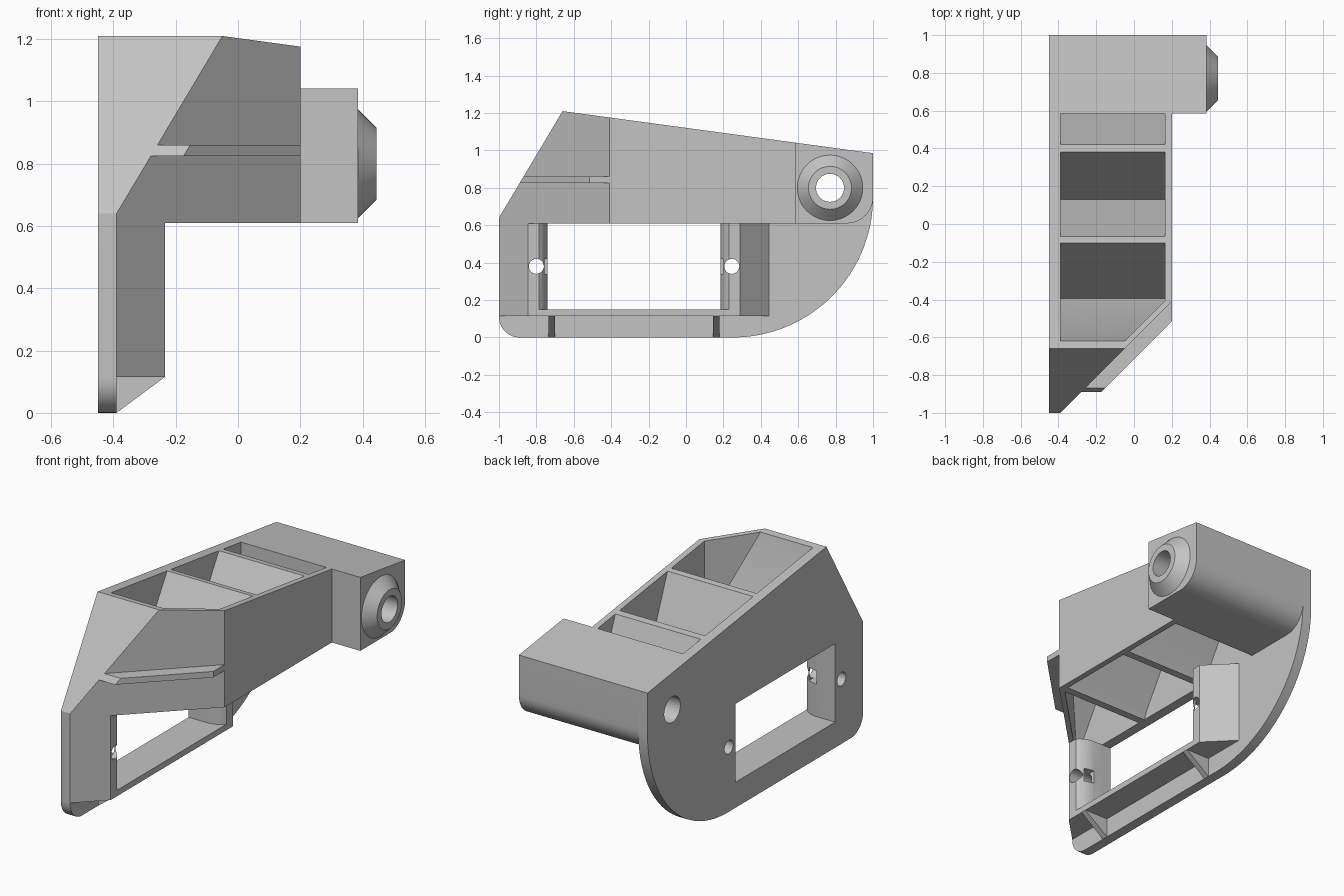
import bpy, bmesh, math
from mathutils import Vector

if "Cube" in bpy.data.objects:
    bpy.data.objects.remove(bpy.data.objects["Cube"])

grey = bpy.data.materials.new("light_grey")
grey.diffuse_color = (0.55, 0.55, 0.55, 1)
grey.use_nodes = True
grey.node_tree.nodes["Principled BSDF"].inputs["Base Color"].default_value = grey.diffuse_color


def prism(name, pts, lo, hi, axis="x"):
    """Extrude a profile: (y, z) points along x, (x, y) along z, (x, z) along y."""
    place = {"x": lambda p, d: (d, p[0], p[1]),
             "y": lambda p, d: (p[0], d, p[1]),
             "z": lambda p, d: (p[0], p[1], d)}[axis]
    bm = bmesh.new()
    face = bm.faces.new([bm.verts.new(place(p, lo)) for p in pts])
    ext = bmesh.ops.extrude_face_region(bm, geom=[face])
    shift = Vector(place((0, 0), hi - lo))
    bmesh.ops.translate(bm, vec=shift, verts=[v for v in ext["geom"] if isinstance(v, bmesh.types.BMVert)])
    bmesh.ops.recalc_face_normals(bm, faces=bm.faces)
    return finish(name, bm)


def finish(name, bm):
    me = bpy.data.meshes.new(name)
    bm.to_mesh(me)
    bm.free()
    me.materials.append(grey)
    ob = bpy.data.objects.new(name, me)
    bpy.context.collection.objects.link(ob)
    return ob


def box(name, x, y, z):
    return prism(name, [(y[0], z[0]), (y[1], z[0]), (y[1], z[1]), (y[0], z[1])], *x)


def boolean(target, tool, mode):
    """Apply a boolean and discard the tool."""
    mod = target.modifiers.new(mode, "BOOLEAN")
    mod.operation, mod.solver, mod.object = mode, "EXACT", tool
    bpy.context.view_layer.objects.active = target
    bpy.ops.object.modifier_apply(modifier=mod.name)
    bpy.data.objects.remove(tool)
    return target


def arc(cy, cz, r, a0, a1, n):
    return [(cy + r * math.cos(math.radians(a0 + (a1 - a0) * i / n)),
             cz + r * math.sin(math.radians(a0 + (a1 - a0) * i / n))) for i in range(n + 1)]


def circle(cy, cz, r, n=40):
    return arc(cy, cz, r, 0, 360, n)[:-1]


def top(y):
    return 1.21 - 0.1355 * (y + 0.66)


FLOOR = 0.61
MID = -0.2775          # middle of the window in y
IN, OUT = -0.39, 0.165  # inner faces of the hollow body

# Side plate with large rounded rear corner and a rectangular window
bracket = prism("bracket", arc(-0.89, 0.11, 0.11, 180, 270, 10) + arc(0.25, 0.75, 0.75, -90, 0, 36)
                + [(1, top(1)), (-0.66, 1.21), (-1, 0.64)], -0.45, IN)
boolean(bracket, box("window", (-0.6, 0), (-0.74, 0.185), (0.15, FLOOR)), "DIFFERENCE")

# Hollow body with diagonal front corner
side = [(-1, FLOOR), (0.6, FLOOR), (0.6, top(0.6)), (-0.66, 1.21), (-1, 0.64)]
body = prism("body", side, -0.42, 0.2)
boolean(body, prism("corner", [(-0.42, -1.03), (0.2, -0.41), (0.2, 0.7), (-0.42, 0.7)], 0, 2, "z"), "INTERSECT")

# Zigzag webs: pockets open upwards, and pockets open downwards between them
V = 0.65
pockets = [
    [(-0.395, V), (-0.10, top(-0.1)), (-0.10, 1.4), (-0.62, 1.4), (-0.62, top(-0.62))],
    [(0.13, V), (0.38, top(0.38)), (0.38, 1.4), (-0.065, 1.4), (-0.065, top(-0.065))],
    [(0.585, V), (0.585, 1.4), (0.42, 1.4), (0.42, top(0.42))],
    [(-0.97, 0.55), (-0.968, FLOOR), (-0.639, 1.158), (-0.43, V), (-0.41, 0.55)],
    [(-0.40, 0.55), (-0.36, V), (-0.086, 1.10), (0.095, V), (0.12, 0.55)],
    [(0.13, 0.55), (0.165, V), (0.397, 1.04), (0.55, V), (0.57, 0.55)],
]
for pts in pockets:
    cut = prism("pocket", pts, IN, OUT)
    boolean(cut, prism("pocket_corner", [(-0.5, -1.07), (0.3, -0.27), (0.3, 0.8), (-0.5, 0.8)], 0, 2, "z"),
            "INTERSECT")
    boolean(body, cut, "DIFFERENCE")

# Thin fin along the diagonal corner, trimmed by the sloped front
fin = prism("fin", [(-0.3, -1.015), (0.2, -0.515), (0.2, -0.38), (-0.3, -0.88)], 0.825, 0.86, "z")
boolean(fin, prism("fin_trim", side, -0.42, 0.3), "INTERSECT")

# Rear block with rounded lower edge and a conical boss
block = prism("rear_block", [(0.585, FLOOR)] + arc(0.86, 0.75, 0.14, -90, 0, 14)
              + [(1, top(1)), (0.585, top(0.585))], -0.42, 0.385)
bm = bmesh.new()
bmesh.ops.create_cone(bm, cap_ends=True, segments=48, radius1=0.175, radius2=0.115, depth=0.06)
for v in bm.verts:
    v.co = (v.co.z + 0.415, 0.77 + v.co.x, 0.80 + v.co.y)
bmesh.ops.recalc_face_normals(bm, faces=bm.faces)
boss = finish("boss", bm)

# Window posts, mirrored front to back
half = [(-0.42, -1.0), (IN, -1.0), (-0.235, -0.845), (-0.235, -0.785), (-0.25, -0.768),
        (-0.28, -0.75), (-0.32, -0.74), (-0.42, -0.74)]
posts = [prism("post", [(x, y if s > 0 else 2 * MID - y) for x, y in half], 0.115, FLOOR, "z")
         for s in (1, -1)]

# Shelf under the window and its triangular gussets
shelf = box("shelf", (-0.42, -0.235), (-0.845, 0.29), (0.115, 0.15))
gussets = [prism("gusset", [(-0.42, 0), (IN, 0), (-0.235, 0.115), (-0.235, 0.13), (-0.42, 0.13)],
                 y - 0.0175, y + 0.0175, "y") for y in (-0.7175, 0.1625)]

for part in [body, block, boss, fin, shelf] + posts + gussets:
    boolean(bracket, part, "UNION")

# Pivot bore, screw holes and their side slots
boolean(bracket, prism("bore", circle(0.77, 0.80, 0.075), -0.6, 0.6), "DIFFERENCE")
for s in (1, -1):
    y = MID - s * 0.5225
    boolean(bracket, prism("screw_hole", circle(y, 0.38, 0.04, 28), -0.6, 0), "DIFFERENCE")
    ys = sorted((y, y + s * 0.09))
    boolean(bracket, box("screw_slot", (-0.33, -0.27), ys, (0.34, 0.42)), "DIFFERENCE")

bpy.ops.object.select_all(action="DESELECT")
bracket.select_set(True)
bpy.context.view_layer.objects.active = bracket
bpy.ops.object.shade_smooth_by_angle(angle=math.radians(25))
